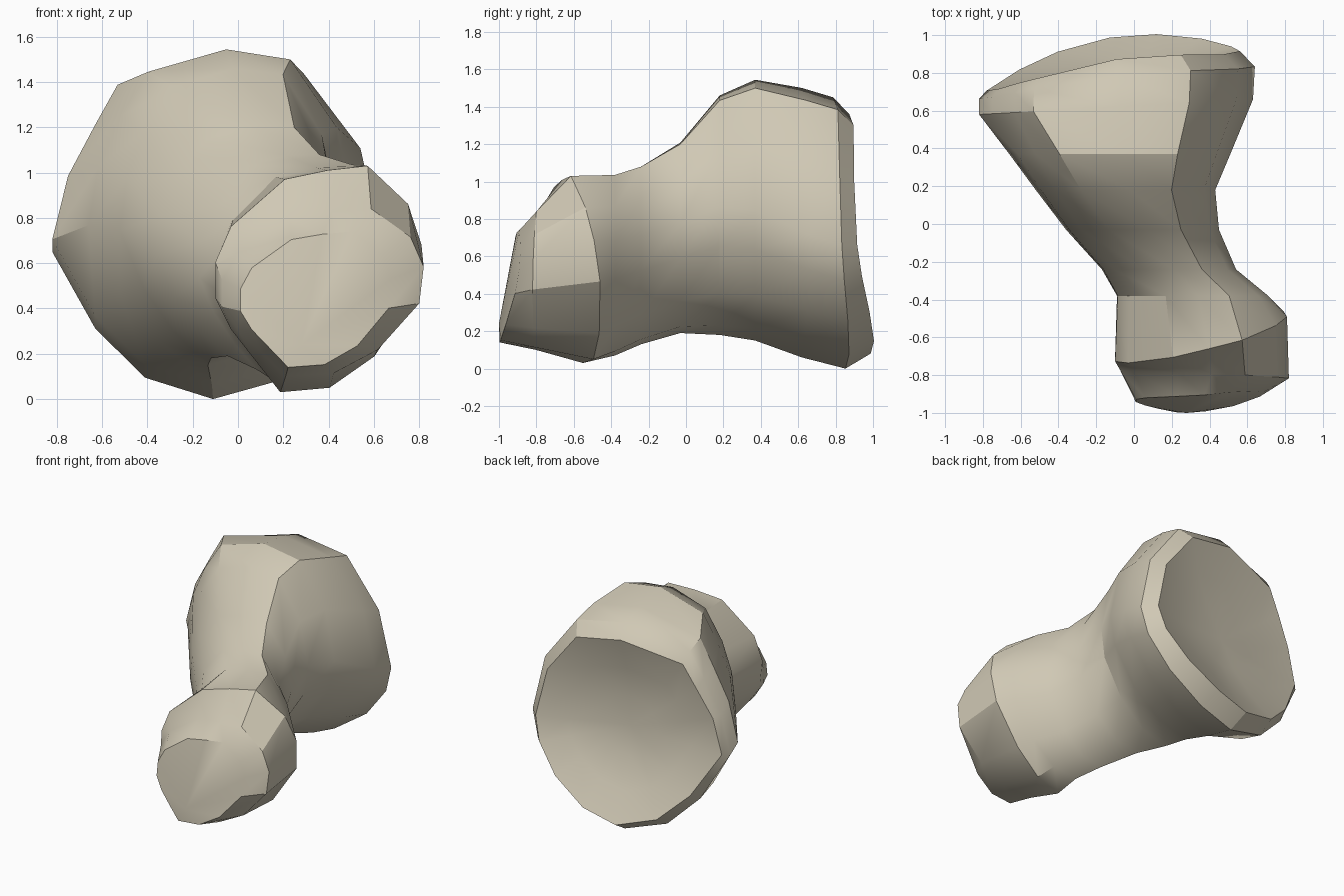
import bpy
import bmesh
import math
from mathutils import Vector

default_cube = bpy.data.objects.get("Cube")
if default_cube:
    bpy.data.objects.remove(default_cube, do_unlink=True)


def make_material(name, colour):
    material = bpy.data.materials.new(name)
    material.use_nodes = True
    material.diffuse_color = colour
    material.node_tree.nodes["Principled BSDF"].inputs["Base Color"].default_value = colour
    return material


def normalise(outline):
    """Scale an outline to a unit square centred on the origin."""
    across = [point[0] for point in outline]
    upward = [point[1] for point in outline]
    left, width = min(across), max(across) - min(across)
    bottom, height = min(upward), max(upward) - min(upward)
    return [Vector(((x - left) / width - .5, (z - bottom) / height - .5)) for x, z in outline]


def add_ring(bm, first_outline, last_outline, section):
    """Add a ring whose shape passes from one outline to the other along the shaft."""
    left, right, bottom, top, depth, yaw, pitch, bow = section
    blend = min(max((depth + .5) / 1.1, 0), 1)
    ring = []
    for first, last in zip(first_outline, last_outline):
        u, v = first.lerp(last, blend)
        x = (left + right) / 2 + (right - left) * u
        y = depth + yaw * u + pitch * v - bow * u * u
        z = (bottom + top) / 2 + (top - bottom) * v
        ring.append(bm.verts.new((x, y, z)))
    return ring


def close_ring(bm, ring, pole):
    """Fan a ring to a single pole vertex."""
    tip = bm.verts.new(pole)
    for start, end in zip(ring, ring[1:] + ring[:1]):
        bm.faces.new((start, end, tip))


def loft(name, outlines, sections, front_pole, back_pole, material):
    """Join the sections into a closed skin."""
    first_outline, last_outline = map(normalise, outlines)
    bm = bmesh.new()
    rings = [add_ring(bm, first_outline, last_outline, section) for section in sections]
    for near, far in zip(rings, rings[1:]):
        for index in range(len(near)):
            before = index - 1
            bm.faces.new((near[before], near[index], far[index], far[before]))
    close_ring(bm, rings[0], front_pole)
    close_ring(bm, rings[-1], back_pole)
    bmesh.ops.recalc_face_normals(bm, faces=bm.faces)
    mesh = bpy.data.meshes.new(name)
    bm.to_mesh(mesh)
    bm.free()
    mesh.materials.append(material)
    part = bpy.data.objects.new(name, mesh)
    bpy.context.collection.objects.link(part)
    return part


# Outlines of the two ends, counter-clockwise from the right, as x and z
head_outline = [
    (.82, .68), (.76, .86), (.58, 1.03), (.4, 1.01), (.21, .97), (-.03, .76), (-.1, .6),
    (-.1, .44), (-.03, .3), (.08, .16), (.19, .02), (.41, .04), (.61, .18), (.8, .46),
]
rim_outline = [
    (.64, .7), (.55, 1.12), (.3, 1.47), (-.07, 1.54), (-.53, 1.42), (-.63, 1.23), (-.75, .99),
    (-.82, .69), (-.63, .33), (-.41, .1), (-.11, 0), (.16, .08), (.42, .27), (.59, .5),
]

# Each section is left, right, bottom, top, depth, yaw, pitch and bow
head = [
    (.01, .68, .14, .74, -.95, .03, .09, -.12),
    (-.07, .82, .1, .84, -.8, -.04, .02, 0),
    (-.1, .81, .03, 1.03, -.59, .25, -.17, 0),
]
neck = [
    (-.09, .71, .07, 1.04, -.38, 0, 0, 0),
    (-.17, .54, .13, 1.09, -.24, 0, 0, 0),
    (-.36, .45, .19, 1.22, -.03, 0, 0, 0),
    (-.52, .43, .18, 1.47, .18, 0, 0, 0),
]
flare = [
    (-.66, .51, .15, 1.55, .37, 0, 0, 0),
    (-.82, .63, .06, 1.5, .62, .08, 0, 0),
    (-.82, .64, 0, 1.45, .82, .17, -.07, .3),
]
# The rim turns inward and sinks into a shallow bowl
socket = [
    (-.78, .56, .08, 1.36, .93, .21, -.12, .5),
    (-.55, .35, .28, 1.13, .84, .13, -.08, .24),
    (-.32, .12, .5, .92, .78, .05, -.02, 0),
]

bone_colour = make_material("pale bone", (.63, .58, .46, 1))
bone = loft("bone_body", (head_outline, rim_outline), head + neck + flare + socket,
            (.28, -1, .24), (-.1, .77, .71), bone_colour)

# Smooth skin with firm ridges
bpy.ops.object.select_all(action="DESELECT")
bone.select_set(True)
bpy.context.view_layer.objects.active = bone
bpy.ops.object.shade_smooth_by_angle(angle=math.radians(30))
